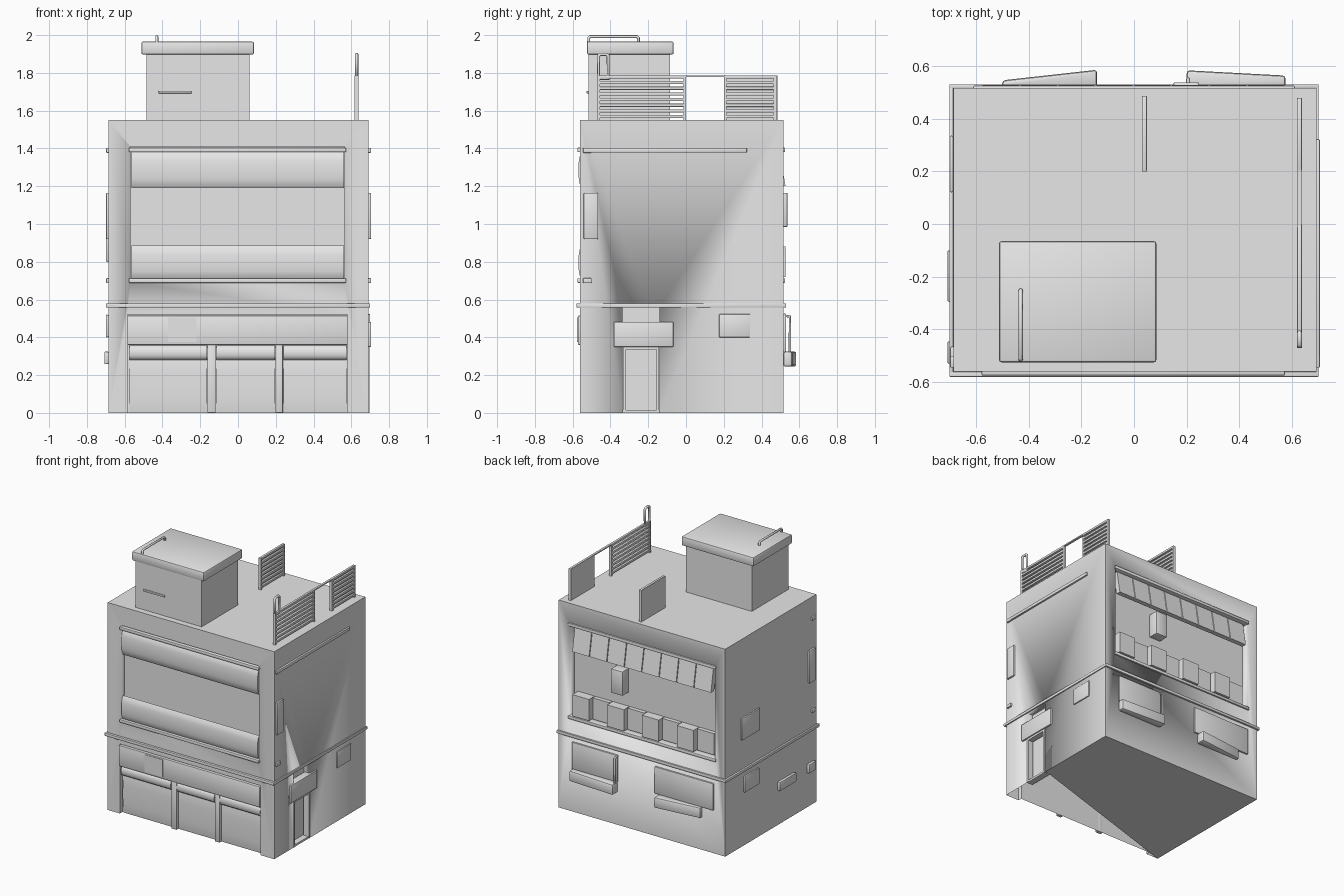
import bpy, bmesh, math
from mathutils import Vector

old = bpy.data.objects.get("Cube")
if old:
    bpy.data.objects.remove(old, do_unlink=True)

grey = bpy.data.materials.new("plain_grey")
grey.use_nodes = True
COL = (0.8, 0.8, 0.8, 1)
grey.diffuse_color = COL
grey.node_tree.nodes["Principled BSDF"].inputs["Base Color"].default_value = COL


def finish(name, bm):
    """Turn a bmesh into a linked object with smooth shading by angle."""
    bmesh.ops.recalc_face_normals(bm, faces=bm.faces)
    me = bpy.data.meshes.new(name)
    bm.to_mesh(me)
    bm.free()
    me.materials.append(grey)
    ob = bpy.data.objects.new(name, me)
    bpy.context.collection.objects.link(ob)
    bpy.ops.object.select_all(action='DESELECT')
    ob.select_set(True)
    bpy.context.view_layer.objects.active = ob
    bpy.ops.object.shade_smooth_by_angle(angle=math.radians(40))
    return ob


def box(name, x, y, z, bevel=0.0, move=None):
    """Box from (min, max) pairs; move(co) may shift corners."""
    bm = bmesh.new()
    bmesh.ops.create_cube(bm, size=1)
    for v in bm.verts:
        v.co = Vector([r[0] if c < 0 else r[1] for r, c in zip((x, y, z), v.co)])
        if move:
            move(v.co)
    if bevel:
        bmesh.ops.bevel(bm, geom=bm.edges[:], offset=bevel, segments=2,
                        profile=0.5, affect='EDGES')
    return finish(name, bm)


def tube(name, points, radius, closed=False):
    """Round pipe along a path."""
    cu = bpy.data.curves.new(name, 'CURVE')
    cu.dimensions = '3D'
    cu.bevel_depth = radius
    cu.bevel_resolution = 2
    cu.use_fill_caps = True
    sp = cu.splines.new('POLY')
    sp.points.add(len(points) - 1)
    for p, co in zip(sp.points, points):
        p.co = (*co, 1)
    sp.use_cyclic_u = closed
    cu.materials.append(grey)
    ob = bpy.data.objects.new(name, cu)
    bpy.context.collection.objects.link(ob)
    return ob


def bulge(name, x, y, z, depth, steps=8):
    """Panel whose outer side swells towards depth over its height."""
    bm = bmesh.new()
    rows = []
    for i in range(steps + 1):
        t = i / steps
        yy = y + depth * math.sqrt(max(0, 1 - (2 * t - 1) ** 2))
        rows.append([bm.verts.new((xx, yy, z[0] + (z[1] - z[0]) * t)) for xx in x])
    for a, b in zip(rows, rows[1:]):
        bm.faces.new((a[0], a[1], b[1], b[0]))
    for k in (0, 1):
        bm.faces.new([r[k] for r in rows])
    bm.faces.new((rows[0][0], rows[0][1], rows[-1][1], rows[-1][0]))
    return finish(name, bm)


# Main block with window, shop and door recesses
L, R, F, B, TOP = -0.685, 0.692, -0.56, 0.515, 1.55
body = box("building_body", (L, R), (F, B), (0, TOP))
cutters = [
    box("cut_front", (-0.57, 0.565), (F - 0.1, F + 0.035), (0.69, 1.41)),
    box("cut_shop", (-0.585, 0.58), (F - 0.1, F + 0.03), (-0.1, 0.52)),
    box("cut_back", (-0.6, 0.6), (B - 0.055, B + 0.1), (0.69, 1.4)),
    box("cut_door", (R - 0.05, R + 0.1), (-0.335, -0.14), (-0.1, 0.56)),
]
for c in cutters:
    m = body.modifiers.new("cut", 'BOOLEAN')
    m.operation, m.solver, m.object = 'DIFFERENCE', 'EXACT', c
dg = bpy.context.evaluated_depsgraph_get()
cut_mesh = bpy.data.meshes.new_from_object(body.evaluated_get(dg))
body.modifiers.clear()
body.data = cut_mesh
for c in cutters:
    bpy.data.objects.remove(c, do_unlink=True)

# Underside is open along the front right
bm = bmesh.new()
bm.from_mesh(cut_mesh)
floor = [f for f in bm.faces if f.calc_center_median().z < 0.001]
bmesh.ops.delete(bm, geom=floor, context='FACES')
bm.faces.new([bm.verts.new(p) for p in
              ((L, F, 0), (L, B, 0), (R, B, 0), (R, -0.13, 0))])
bm.to_mesh(cut_mesh)
bm.free()

# Belt moulding round the building
for n, x, y in (("front", (L - 0.015, R + 0.008), (F - 0.02, F)),
                ("back", (L - 0.015, R + 0.008), (B, B + 0.015)),
                ("left", (R - 0.002, R + 0.008), (F - 0.02, B + 0.015)),
                ("right", (L - 0.015, L), (F - 0.02, B + 0.015))):
    box("belt_" + n, x, y, (0.558, 0.58), 0.003)

# Front window bands and sills
bulge("front_upper_band", (-0.565, 0.56), F + 0.01, (1.19, 1.38), -0.02)
bulge("front_lower_band", (-0.565, 0.56), F + 0.01, (0.705, 0.885), -0.02)
for z in (0.7, 1.392):
    box("front_rail", (-0.578, 0.572), (F - 0.015, F + 0.03), (z - 0.012, z + 0.012), 0.005)
    box("back_rail", (-0.61, 0.61), (B - 0.05, B + 0.01), (z - 0.012, z + 0.012), 0.005)

# Shop front: sign board, shutters, roller housings and posts
box("shop_sign", (-0.585, 0.58), (F - 0.012, F + 0.03), (0.36, 0.515), 0.004)
box("sign_plate", (-0.37, -0.22), (F - 0.016, F - 0.01), (0.375, 0.505))
for a, b in ((-0.575, -0.165), (-0.115, 0.195), (0.24, 0.575)):
    bulge("shutter", (a, b), F + 0.028, (0, 0.285), -0.008)
    bulge("shutter_roller", (a, b), F + 0.022, (0.28, 0.357), -0.022)
for a, b in ((-0.162, -0.118), (0.198, 0.238)):
    box("shop_post", (a, b), (F + 0.002, F + 0.03), (0, 0.36), 0.004)

# Back windows: two rows of tilted panes
for i in range(8):
    a = -0.575 + i * 0.144

    def tilt(co):
        if co.z < 1.3:
            co.y += 0.03
    box("back_upper_pane", (a, a + 0.138), (B - 0.055, B - 0.018), (1.2, 1.375), 0, tilt)
    out = 0.012 if i % 2 else -0.025
    box("back_lower_pane", (a, a + 0.138), (B - 0.055, B + out), (0.72, 0.88))
box("back_vent", (0.15, 0.245), (B - 0.055, B + 0.022), (0.985, 1.165), 0.004)

# Back lower windows with slanted planters under them
for (a, b), (c, d), (ya, yb) in (((0.2, 0.575), (0.2, 0.575), (0.583, 0.563)),
                                 ((-0.595, -0.11), (-0.5, -0.14), (0.545, 0.585))):
    box("back_window", (a, b), (B, B + 0.015), (0.325, 0.525), 0.004)

    def slant(co):
        if co.y > B + 0.01:
            co.y = ya if co.x < (c + d) / 2 else yb
    box("planter", (c, d), (B, B + 0.05), (0.245, 0.325), 0.012, slant)
tube("back_pipe", [(0.205, B, 0.515), (0.205, 0.55, 0.51), (0.205, 0.55, 0.32)], 0.007)

# Left wall: door, canopy, window and rail
for a, b in ((-0.333, -0.318), (-0.157, -0.142)):
    box("door_jamb", (R - 0.04, R + 0.003), (a, b), (0, 0.35))
box("door_lintel", (R - 0.04, R + 0.003), (-0.333, -0.142), (0.335, 0.35))
box("door_sill", (R - 0.045, R), (-0.335, -0.14), (0, 0.015))
box("door_canopy", (R - 0.045, R + 0.012), (-0.382, -0.067), (0.35, 0.482), 0.004)
box("left_window", (R - 0.01, R + 0.008), (0.175, 0.34), (0.4, 0.523), 0.004)
box("left_rail", (R - 0.005, R + 0.013), (-0.54, 0.322), (1.378, 1.403), 0.005)

# Right wall: windows and small vents
for n, y, z, out in (("right_upper_window", (0.12, 0.335), (0.8, 0.965), 0.015),
                     ("right_lower_window", (0.13, 0.305), (0.4, 0.52), 0.015),
                     ("right_vent", (-0.295, -0.1), (0.258, 0.325), 0.023),
                     ("right_small_vent", (-0.53, -0.445), (0.258, 0.325), 0.023)):
    box(n, (L - out, L), y, z, 0.006)

# Corner boxes and clamps on both side walls
for s, x in ((1, R), (-1, L)):
    xs = tuple(sorted((x - s * 0.01, x + s * 0.013)))
    box("corner_box", xs, (-0.542, -0.465), (0.92, 1.165), 0.006)
    for z in (0.7, 1.39):
        box("wall_clamp", xs, (-0.545, -0.5), (z - 0.013, z + 0.013), 0.004)

# Stair house on the roof
box("stair_house", (-0.485, 0.06), (-0.515, -0.085), (TOP, 1.91))
box("stair_house_cap", (-0.512, 0.085), (-0.525, -0.065), (1.897, 1.966), 0.01)
box("stair_house_ledge", (-0.42, -0.243), (-0.526, -0.51), (1.692, 1.705), 0.003)
tube("cap_handrail", [(-0.43, -0.515, 1.96), (-0.43, -0.515, 1.985), (-0.43, -0.508, 1.992),
                      (-0.43, -0.26, 1.992), (-0.43, -0.252, 1.985), (-0.43, -0.252, 1.96)], 0.008)


# Slatted roof screens
def screen(x, y, backed):
    for a in (y[0], y[1] - 0.014):
        box("screen_post", (x - 0.01, x + 0.01), (a, a + 0.014), (TOP, 1.785))
    for i in range(8):
        z = 1.56 + i * 0.03
        box("screen_slat", (x - 0.009, x + 0.009), y, (z, z + 0.017), 0.003)
    if backed:
        box("screen_back", (x - 0.01, x - 0.004), y, (TOP, 1.785))


screen(0.628, (-0.47, 0.0), False)
screen(0.628, (0.2, 0.478), True)
screen(0.04, (0.2, 0.485), True)
box("screen_top_bar", (0.62, 0.636), (-0.01, 0.21), (1.778, 1.787))
tube("screen_end_loop", [(0.628, -0.463, 1.77), (0.628, -0.463, 1.89), (0.628, -0.455, 1.898),
                         (0.628, -0.42, 1.898), (0.628, -0.412, 1.89), (0.628, -0.412, 1.77)],
     0.009, True)
